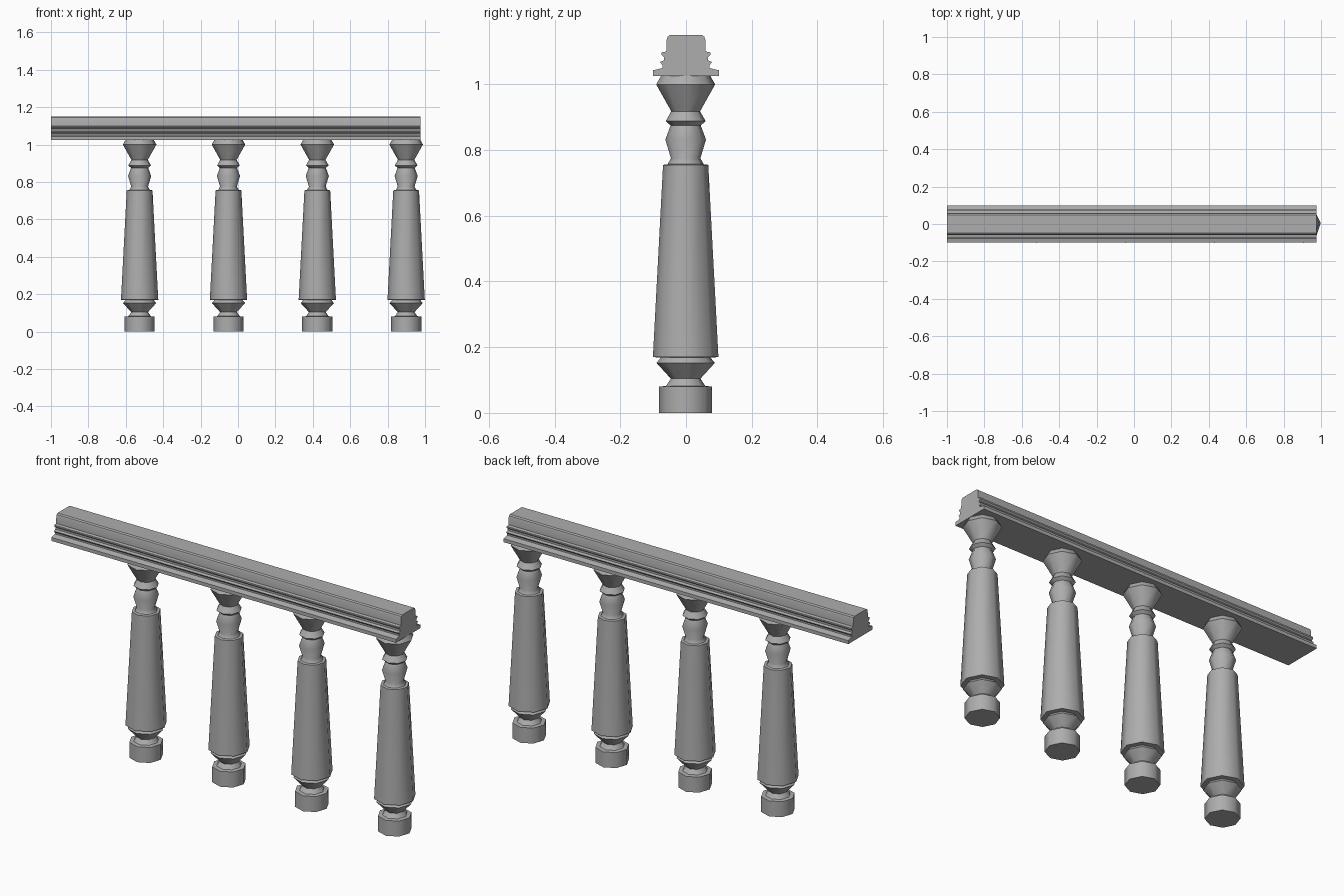
import bpy, bmesh, math

cube = bpy.data.objects.get("Cube")
if cube:
    bpy.data.objects.remove(cube, do_unlink=True)

stone = bpy.data.materials.new("grey stone")
stone.use_nodes = True
GREY = (0.42, 0.42, 0.42, 1)
stone.diffuse_color = GREY
stone.node_tree.nodes["Principled BSDF"].inputs["Base Color"].default_value = GREY


def finish(bm, name, angle):
    bmesh.ops.recalc_face_normals(bm, faces=bm.faces)
    mesh = bpy.data.meshes.new(name)
    bm.to_mesh(mesh)
    bm.free()
    mesh.materials.append(stone)
    obj = bpy.data.objects.new(name, mesh)
    bpy.context.collection.objects.link(obj)
    bpy.ops.object.select_all(action="DESELECT")
    obj.select_set(True)
    bpy.context.view_layer.objects.active = obj
    bpy.ops.object.shade_smooth_by_angle(angle=math.radians(angle))
    return obj


def loft(bm, rings):
    """Skin closed rings of points and cap both ends."""
    loops = [[bm.verts.new(p) for p in ring] for ring in rings]
    for a, b in zip(loops, loops[1:]):
        n = len(a)
        for i in range(n):
            j = (i + 1) % n
            bm.faces.new((a[i], a[j], b[j], b[i]))
    bm.faces.new(loops[0])
    bm.faces.new(loops[-1])


# Baluster: eight-sided turned profile (radius, height)
BALUSTER = [(.081, 0), (.081, .08), (.06, .082), (.045, .104), (.089, .152),
            (.076, .168), (.1, .17), (.069, .755), (.055, .757), (.045, .775),
            (.062, .832), (.046, .875), (.061, .888), (.044, .918),
            (.09, 1.0), (.075, 1.026)]
SIDES, TWIST = 8, math.radians(4)


def baluster(name, x):
    bm = bmesh.new()
    angles = [TWIST + i * math.tau / SIDES for i in range(SIDES)]
    loft(bm, [[(r * math.cos(a), r * math.sin(a), z) for a in angles]
              for r, z in BALUSTER])
    finish(bm, name, 50).location = (x, -.001, 0)


for i in range(4):
    baluster(f"baluster_{i + 1}", -.526 + i * .475)

# Handrail: mirrored moulding section (half width, height) run along x
RAIL = [(.1, 1.025), (.1, 1.043), (.071, 1.05), (.071, 1.058), (.08, 1.068),
        (.067, 1.073), (.067, 1.083), (.075, 1.09), (.075, 1.097),
        (.06, 1.1), (.059, 1.135), (.056, 1.145), (.049, 1.15)]
section = RAIL + [(-y, z) for y, z in reversed(RAIL)]
bm = bmesh.new()
loft(bm, [[(x, y, z) for y, z in section] for x in (-1, .975)])
finish(bm, "handrail", 35)
